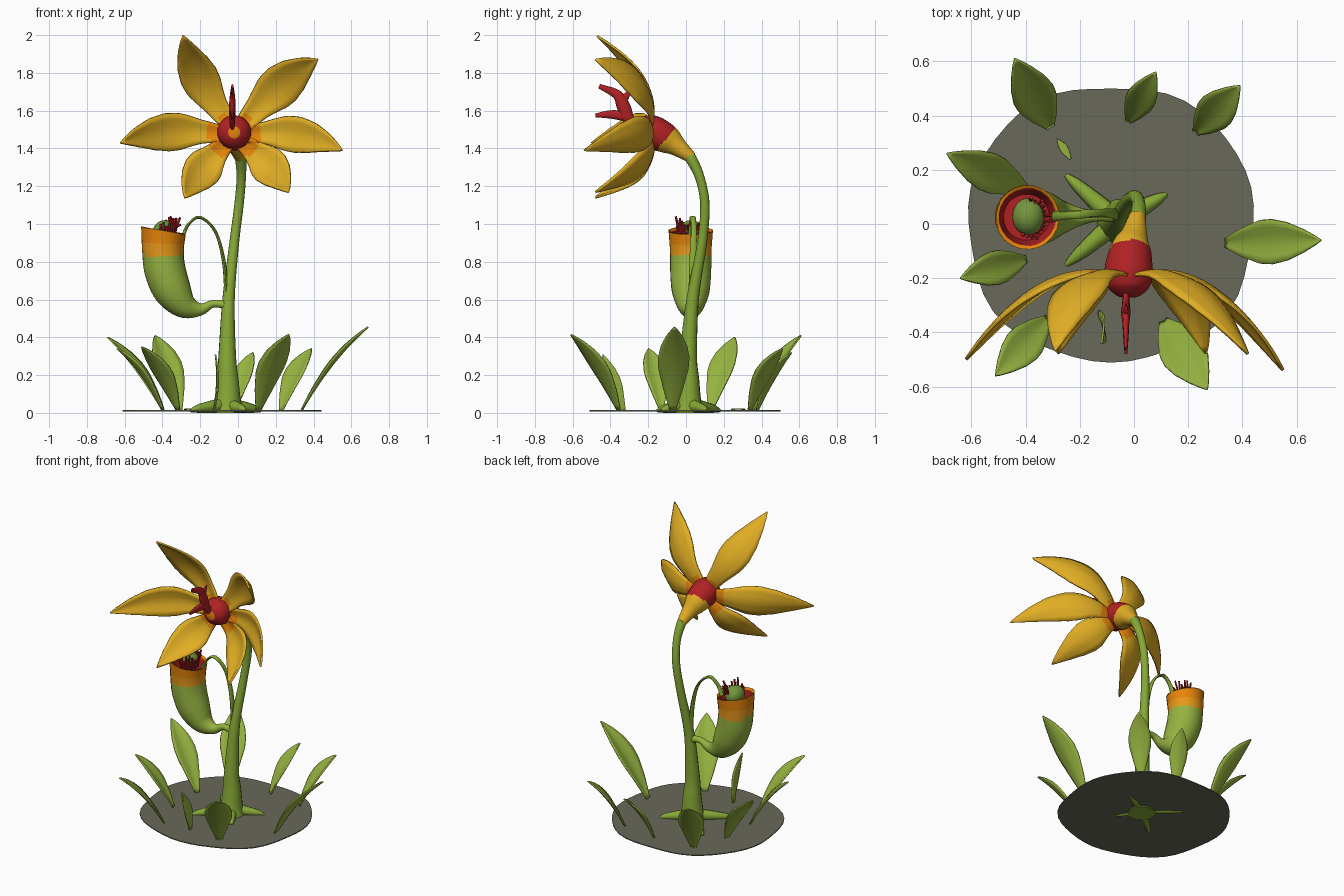
import bpy, bmesh, math, random
from mathutils import Vector as V

if "Cube" in bpy.data.objects:
    bpy.data.objects.remove(bpy.data.objects["Cube"])

random.seed(4)


def mat(name, r, g, b):
    m = bpy.data.materials.new(name)
    lin = [c / 12.92 if c <= 0.04045 else ((c + 0.055) / 1.055) ** 2.4 for c in (r, g, b)]
    m.diffuse_color = (*lin, 1)
    m.use_nodes = True
    m.node_tree.nodes["Principled BSDF"].inputs["Base Color"].default_value = m.diffuse_color
    return m


STEM = mat("stem green", 0.53, 0.66, 0.21)
LEAF = mat("leaf green", 0.59, 0.70, 0.25)
BALL = mat("moss green", 0.46, 0.59, 0.24)
GOLD = mat("petal gold", 0.88, 0.68, 0.14)
AMBER = mat("amber", 0.91, 0.60, 0.10)
ORANGE = mat("orange", 0.92, 0.53, 0.04)
RED = mat("crimson", 0.69, 0.13, 0.14)
SOIL = mat("soil grey", 0.41, 0.41, 0.35)


def finish(name, bm, mats, rule=None, angle=45, thick=0):
    """Turn a bmesh into an object, colouring faces by rule(centre)."""
    bmesh.ops.recalc_face_normals(bm, faces=bm.faces)
    for f in bm.faces:
        f.smooth = True
        if rule:
            f.material_index = rule(f.calc_center_median())
    me = bpy.data.meshes.new(name)
    bm.to_mesh(me)
    bm.free()
    for m in mats:
        me.materials.append(m)
    me.set_sharp_from_angle(angle=math.radians(angle))
    ob = bpy.data.objects.new(name, me)
    bpy.context.collection.objects.link(ob)
    if thick:
        s = ob.modifiers.new("thickness", 'SOLIDIFY')
        s.thickness = thick
        s.offset = 0
    return ob


def squash(ob, axis, about, factor):
    for v in ob.data.vertices:
        v.co[axis] = about + (v.co[axis] - about) * factor


def smooth_path(vals, steps):
    """Catmull-Rom through tuples."""
    p = [V(v) for v in vals]
    p = [p[0] * 2 - p[1]] + p + [p[-1] * 2 - p[-2]]
    out = []
    for i in range(1, len(p) - 2):
        a, b, c, d = p[i - 1:i + 3]
        for k in range(steps):
            t = k / steps
            out.append(0.5 * (2 * b + (c - a) * t + (2 * a - 5 * b + 4 * c - d) * t * t
                              + (3 * b - a - 3 * c + d) * t ** 3))
    return out + [p[-2]]


def tube(name, pts, mats, rule=None, sides=14, steps=5, cap_end=True, angle=45):
    """Sweep a circle along points (x, y, z, radius)."""
    path = smooth_path(pts, steps)
    pos = [V(q[:3]) for q in path]
    bm = bmesh.new()
    rings, side = [], None
    for i, q in enumerate(path):
        t = (pos[min(i + 1, len(pos) - 1)] - pos[max(i - 1, 0)]).normalized()
        if side is None:
            side = t.orthogonal()
        side = (side - t * side.dot(t)).normalized()
        up = t.cross(side)
        rings.append([bm.verts.new(pos[i] + max(q[3], 0.002) * (side * math.cos(a) + up * math.sin(a)))
                      for a in (2 * math.pi * k / sides for k in range(sides))])
    for r0, r1 in zip(rings, rings[1:]):
        for k in range(sides):
            j = (k + 1) % sides
            bm.faces.new((r0[k], r0[j], r1[j], r1[k]))
    bm.faces.new(rings[0][::-1])
    if cap_end:
        bm.faces.new(rings[-1])
    return finish(name, bm, mats, rule, angle)


PROFILE = [(.2, .62), (.42, .97), (.55, 1), (.7, .84), (.85, .5), (.95, .2), (1, .01)]


def blade(name, base, ctrl, tip, width, hint, cup, mats, rule=None, thick=0.01, start=.28, nu=20, nv=6):
    """Pointed, folded leaf or petal along a curved midrib, facing the hint direction."""
    b, c, e, hint = V(base), V(ctrl), V(tip), V(hint)
    prof = [(0, start)] + PROFILE
    bm = bmesh.new()
    rows = []
    for i in range(nu + 1):
        u = i / nu
        p = b * (1 - u) ** 2 + c * 2 * u * (1 - u) + e * u * u
        t = ((c - b) * (1 - u) + (e - c) * u).normalized()
        s = t.cross(hint).normalized()
        n = s.cross(t)
        for (u0, w0), (u1, w1) in zip(prof, prof[1:]):
            if u0 <= u <= u1:
                w = (w0 + (w1 - w0) * (u - u0) / (u1 - u0)) * width / 2
        rows.append([bm.verts.new(p + s * w * v + n * w * cup * abs(v) ** 1.3)
                     for v in (2 * k / nv - 1 for k in range(nv + 1))])
    for r0, r1 in zip(rows, rows[1:]):
        for k in range(nv):
            bm.faces.new((r0[k], r0[k + 1], r1[k + 1], r1[k]))
    return finish(name, bm, mats, rule, 40, thick)


# Soil patch
bm = bmesh.new()
ring = []
for k in range(48):
    a = 2 * math.pi * k / 48
    r = 1.0 - 0.018 * math.cos(4 * a) + 0.012 * math.sin(7 * a)
    ring.append(bm.verts.new((-0.085 + 0.535 * r * math.cos(a), 0.515 * r * math.sin(a), 0.008)))
face = bm.faces.new(ring)
top = bmesh.ops.extrude_face_region(bm, geom=[face])["geom"]
bmesh.ops.translate(bm, verts=[v for v in top if isinstance(v, bmesh.types.BMVert)], vec=(0, 0, 0.006))
finish("soil_patch", bm, [SOIL], angle=30)

# Stem and roots
tube("main_stem", [(-.055, .01, 0, .085), (-.055, .01, .07, .07), (-.055, .012, .18, .058), (-.057, .012, .3, .047),
                   (-.05, .035, .6, .033), (-.02, .085, .9, .026), (.005, .1, 1.1, .025),
                   (.017, .075, 1.24, .025), (.015, .03, 1.34, .03), (.01, .0, 1.375, .03)], [STEM])
for i, (x, y) in enumerate([(-.25, .18), (.12, .11), (-.25, -.15), (.04, -.13)]):
    dx, dy = x + .06, y - .01
    tube(f"root_{i + 1}", [(-.06, .01, .045, .04), (-.06 + dx * .45, .01 + dy * .45, .032, .032),
                           (-.06 + dx * .8, .01 + dy * .8, .022, .022), (x, y, .012, .009)], [STEM], sides=8, steps=3)

# Flower cup behind the petals, with its bulb; the gold part ends square to the cup's axis
tube("flower_cup", [(.012, .03, 1.35, .03), (0, -.04, 1.405, .05), (-.01, -.08, 1.435, .07),
                    (-.015, -.12, 1.46, .082), (-.02, -.18, 1.485, .09), (-.02, -.23, 1.485, .08),
                    (-.02, -.262, 1.485, .048), (-.02, -.272, 1.485, .022)],
     [GOLD, RED, ORANGE],
     lambda c: 0 if (c.z - 1.452) * .63 < (c.y + .105) * .77 else 1 if c.y > -.269 else 2, sides=18)

# Forked stamen, flattened sideways
for part, pts in {
        "stamen": [(-.03, -.24, 1.5, .02), (-.03, -.3, 1.55, .03), (-.03, -.33, 1.62, .036),
                   (-.03, -.365, 1.685, .026), (-.03, -.46, 1.73, .012)],
        "stamen_lower_fork": [(-.03, -.31, 1.57, .028), (-.03, -.4, 1.58, .022), (-.03, -.48, 1.575, .01)],
        "stamen_upper_fork": [(-.03, -.34, 1.64, .026), (-.03, -.315, 1.68, .017), (-.03, -.295, 1.7, .006)]}.items():
    squash(tube(part, pts, [RED], sides=8), 0, -.03, .5)

# Six petals: tip, sideways bow in x and z, width
CX, CZ = -.02, 1.48
petals = [((-.29, -.47, 1.995), (-.06, 0), .2), ((.42, -.48, 1.87), (-.01, .06), .22),
          ((.55, -.54, 1.39), (0, .09), .19), ((.265, -.48, 1.17), (.05, 0), .2),
          ((-.28, -.48, 1.14), (-.04, 0), .2), ((-.62, -.5, 1.43), (0, .07), .2)]
for i, (tip, bow, w) in enumerate(petals):
    dx, dz = tip[0] - CX, tip[2] - CZ
    n = math.hypot(dx, dz)
    base = (CX + dx / n * .06, -.18, CZ + dz / n * .06)
    ctrl = (CX + dx * .58 + bow[0], -.125, CZ + dz * .58 + bow[1])
    reach = .11 if dz > .3 else .14
    blade(f"petal_{i + 1}", base, ctrl, tip, w, (0, -1, 0), .25, [GOLD, ORANGE],
          lambda c: 1 if math.hypot(c.x - CX, c.z - CZ) < reach else 0, .012, .42)

# Pitcher with coloured mouth, red lining; the rim slopes down towards the stem
pitcher = tube("pitcher", [(-.05, .03, .57, .026), (-.13, .03, .578, .02), (-.2, .027, .548, .034),
                           (-.28, .025, .568, .07), (-.345, .025, .645, .1), (-.385, .025, .75, .109),
                           (-.397, .025, .85, .11), (-.395, .025, .965, .118)], [LEAF, AMBER, ORANGE],
               lambda c: 0 if c.z < .835 else 1 if c.z < .885 else 2, sides=22, cap_end=False)
lining = tube("pitcher_lining", [(-.397, .025, .85, .085), (-.397, .025, .92, .098), (-.395, .025, .955, .105),
                                 (-.395, .025, .967, .119)], [RED, ORANGE],
              lambda c: 1 if c.z > .957 else 0, sides=22, cap_end=False)
for ob in (pitcher, lining):
    for v in ob.data.vertices:
        if v.co.z > .88 and v.co.x < -.25:
            v.co.z -= (v.co.x + .395) * .16 * (v.co.z - .88) / .085

# Flat tendril from stem to pitcher
squash(tube("pitcher_tendril", [(-.06, .035, .6, .011), (-.075, .037, .8, .01), (-.12, .038, .96, .008),
                                (-.2, .036, 1.035, .008), (-.26, .034, 1.0, .008), (-.295, .032, .93, .01)],
            [STEM], sides=8), 1, .036, 2)

# Ball and bristles in the pitcher mouth
bm = bmesh.new()
bmesh.ops.create_uvsphere(bm, u_segments=16, v_segments=10, radius=1)
for v in bm.verts:
    v.co = V((-.39 + v.co.x * .06, .027 + v.co.y * .07, .96 + v.co.z * .06))
finish("pitcher_ball", bm, [BALL])
for i in range(14):
    a = -2.0 + i * .27
    dx, dy = math.cos(a), math.sin(a)
    h, out = random.uniform(.985, 1.045), random.uniform(.06, .085)
    tube(f"bristle_{i + 1}", [(-.385 + dx * .05, .02 + dy * .055, .93, .008),
                              (-.385 + dx * .058, .02 + dy * .066, .98, .007),
                              (-.385 + dx * out, .02 + dy * out, h, .006)],
         [RED], sides=6, steps=3)

# Ring of ground leaves: base xy, tip xyz, width
leaves = [((-.31, .36), (-.44, .61, .41), .16), ((-.02, .38), (.08, .56, .32), .11),
          ((.23, .34), (.39, .51, .34), .14), ((.34, -.07), (.69, -.06, .455), .165),
          ((.11, -.36), (.27, -.61, .415), .17), ((-.32, -.35), (-.51, -.56, .35), .14),
          ((-.4, -.13), (-.64, -.2, .34), .125), ((-.4, .13), (-.69, .26, .4), .145)]
for i, ((x, y), tip, w) in enumerate(leaves):
    ctrl = (x + (tip[0] - x) * .45, y + (tip[1] - y) * .45, tip[2] * .5 + .06)
    blade(f"ground_leaf_{i + 1}", (x, y, .015), ctrl, tip, w, (0, 0, 1), .25, [LEAF], thick=.008, start=.2)

# Upright blade in front of the stem and a small one lying behind it
blade("upright_blade_front", (-.13, -.33, .01), (-.1, -.38, .16), (-.12, -.44, .31), .08, (1, 0, .2), .1, [LEAF],
      thick=.008)
blade("fallen_blade_back", (-.235, .24, .018), (-.255, .275, .022), (-.285, .315, .018), .03, (0, 0, 1), .1, [LEAF],
      thick=.006)
